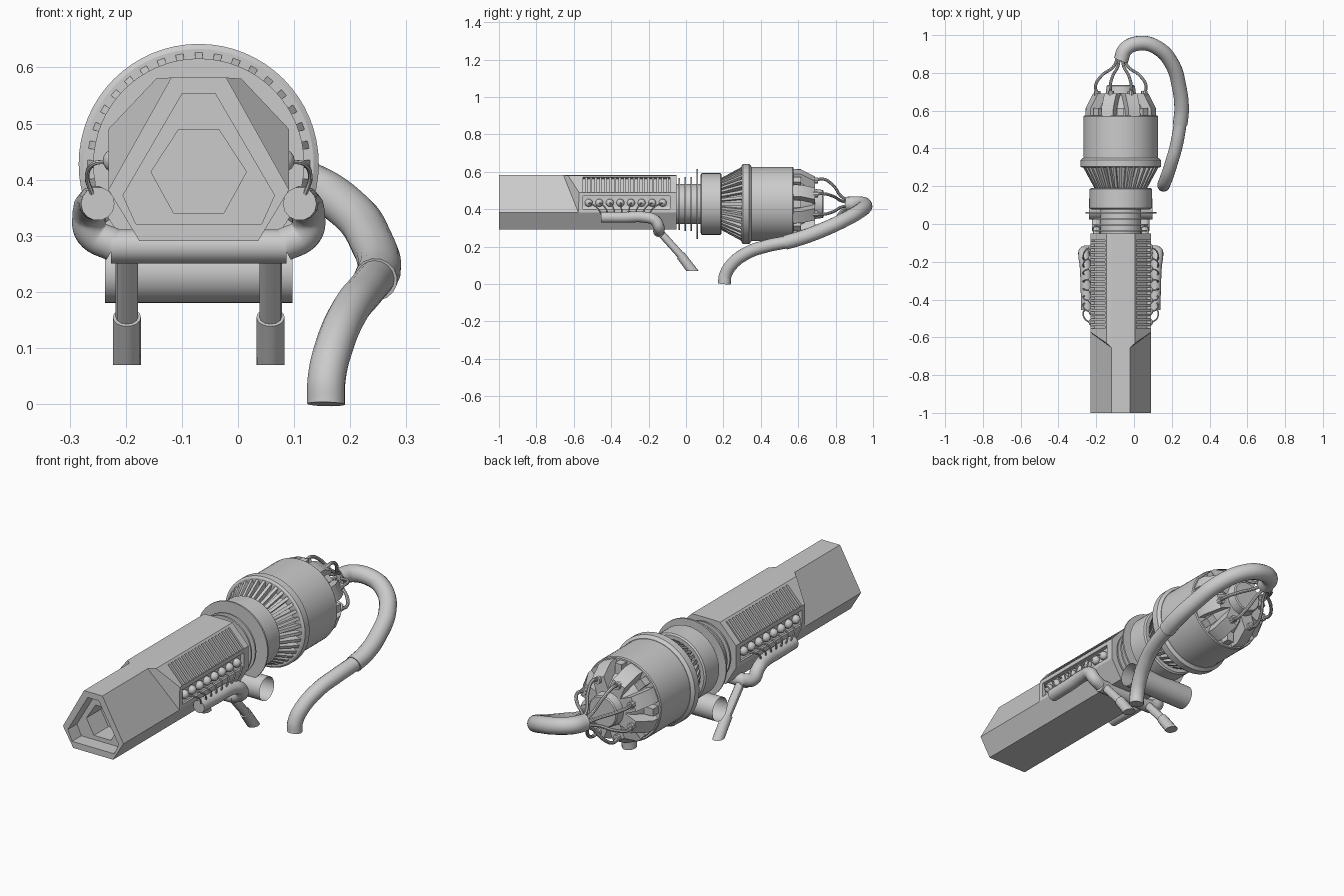
import bpy, bmesh, math
from mathutils import Vector

if "Cube" in bpy.data.objects:
    bpy.data.objects.remove(bpy.data.objects["Cube"])

CX, CZ = -0.07, 0.428          # long axis of the machine
grey = bpy.data.materials.new("plain grey")
grey.diffuse_color = (0.6, 0.6, 0.6, 1)
grey.use_nodes = True
grey.node_tree.nodes["Principled BSDF"].inputs["Base Color"].default_value = grey.diffuse_color


def finish(name, bm):
    bmesh.ops.recalc_face_normals(bm, faces=bm.faces)
    me = bpy.data.meshes.new(name)
    bm.to_mesh(me)
    bm.free()
    ob = bpy.data.objects.new(name, me)
    bpy.context.collection.objects.link(ob)
    me.materials.append(grey)
    return ob


def add_loft(bm, rings, caps=(True, True)):
    """Join closed rings of points with quads."""
    vs = [[bm.verts.new(p) for p in r] for r in rings]
    n = len(vs[0])
    for a, b in zip(vs, vs[1:]):
        for i in range(n):
            j = (i + 1) % n
            bm.faces.new((a[i], a[j], b[j], b[i]))
    if caps[0]:
        bm.faces.new(vs[0])
    if caps[1]:
        bm.faces.new(vs[-1])


def add_prism(bm, pts, y0, y1):
    add_loft(bm, [[(x, y, z) for x, z in pts] for y in (y0, y1)])


def lathe(name, prof, n=64):
    """Spin (y, radius) points around the long axis."""
    bm = bmesh.new()
    ang = [2 * math.pi * i / n for i in range(n)]
    add_loft(bm, [[(CX + r * math.cos(a), y, CZ + r * math.sin(a)) for a in ang] for y, r in prof])
    return finish(name, bm)


def tube(name, paths, r, res=4, steps=8, straight=False):
    """Round tubes along smooth or straight paths."""
    cu = bpy.data.curves.new(name, 'CURVE')
    cu.dimensions = '3D'
    cu.bevel_depth, cu.bevel_resolution = r, res
    cu.use_fill_caps = True
    cu.resolution_u = steps
    for pts in paths:
        sp = cu.splines.new('BEZIER')
        sp.bezier_points.add(len(pts) - 1)
        for bp, p in zip(sp.bezier_points, pts):
            bp.co = p
            bp.handle_left_type = bp.handle_right_type = 'VECTOR' if straight else 'AUTO'
    cu.materials.append(grey)
    ob = bpy.data.objects.new(name, cu)
    bpy.context.collection.objects.link(ob)
    bpy.ops.object.select_all(action='DESELECT')
    ob.select_set(True)
    bpy.context.view_layer.objects.active = ob
    bpy.ops.object.convert(target='MESH')
    return bpy.context.object


def mirror_pts(half):
    return [(CX + u, z) for u, z in half] + [(CX - u, z) for u, z in reversed(half)]


def at(pts, y):
    return [(x, y, z) for x, z in pts]


# Hexagonal barrel with a stepped muzzle recess
outer = mirror_pts([(0.049, 0.582), (0.161, 0.382), (0.106, 0.291)])
inset = mirror_pts([(0.029, 0.554), (0.135, 0.372), (0.112, 0.321)])
inner = mirror_pts([(0.036, 0.489), (0.085, 0.414), (0.045, 0.341)])
bm = bmesh.new()
add_loft(bm, [at(outer, -0.05), at(outer, -1), at(inset, -1), at(inset, -0.93),
              at(inner, -0.93), at(inner, -0.82)])
finish("barrel", bm)

# Side housings: wedge nose, recessed core, frame bars and cooling fins
full = [(0.049, 0.582), (0.076, 0.580), (0.161, 0.490), (0.161, 0.382)]
core = [(0.049, 0.578), (0.062, 0.565), (0.143, 0.478), (0.143, 0.386)]
fin = [(0.055, 0.570), (0.082, 0.572), (0.159, 0.490), (0.140, 0.478)]
bars = [[(0.14, 0.382), (0.161, 0.382), (0.161, 0.400), (0.14, 0.400)],
        [(0.14, 0.470), (0.161, 0.470), (0.161, 0.490), (0.14, 0.482)],
        [(0.049, 0.582), (0.076, 0.580), (0.084, 0.571), (0.06, 0.560)]]
bulb_y = [-0.52 + 0.0565 * i for i in range(8)]
for s, side in ((1, "right"), (-1, "left")):
    m = lambda pts: [(CX + s * u, z) for u, z in pts]
    bm = bmesh.new()
    nose_y = (-0.655, -0.63, -0.572, -0.575)
    add_loft(bm, [[(x, y, z) for (x, z), y in zip(m(full), nose_y)], at(m(full), -0.552)])
    add_prism(bm, m(full), -0.085, -0.05)
    add_prism(bm, m(core), -0.56, -0.06)
    for b in bars:
        add_prism(bm, m(b), -0.56, -0.06)
    finish(side + "_housing", bm)
    bm = bmesh.new()
    for i in range(18):
        y = -0.534 + 0.0255 * i
        add_prism(bm, m(fin), y - 0.005, y + 0.007)
    finish(side + "_cooling_fins", bm)

    # Round terminals with wires down to the grip
    bm = bmesh.new()
    for y in bulb_y:
        g = bmesh.ops.create_uvsphere(bm, u_segments=12, v_segments=8, radius=0.021)
        bmesh.ops.translate(bm, verts=g["verts"], vec=(CX + s * 0.15, y, 0.434))
    finish(side + "_terminals", bm)
    tube(side + "_terminal_wires",
         [[(CX + s * u, y + (k * (-0.33 - y)), z) for u, k, z in
           ((0.165, 0, 0.432), (0.188, 0.08, 0.428), (0.199, 0.25, 0.405), (0.19, 0.35, 0.375))]
          for y in bulb_y], 0.004, 1, 4)

    # Side grip that bends down and in to the cross bar
    tube(side + "_grip",
         [[(CX + s * u, y, z) for u, y, z in
           ((0.18, -0.455, 0.357), (0.183, -0.33, 0.357), (0.188, -0.22, 0.357),
            (0.195, -0.165, 0.340), (0.19, -0.145, 0.305), (0.15, -0.145, 0.283))]], 0.03, 5)

    # Stand leg with a thicker foot
    u = CX + s * 0.128
    tube(side + "_leg", [[(u, -0.15, 0.29), (u, -0.02, 0.145)]], 0.02, 4, 1, True)
    foot = bmesh.new()
    d = Vector((0, 0.065, -0.075)).normalized()
    up = Vector((1, 0, 0)).cross(d)
    rings = []
    for c, flat in ((Vector((u, -0.03, 0.155)), False), (Vector((u, 0.035, 0.07)), True)):
        ring = []
        for i in range(16):
            a = math.tau * i / 16
            p = c + Vector((0.025 * math.cos(a), 0, 0)) + up * 0.025 * math.sin(a)
            if flat:
                p += d * ((0.07 - p.z) / d.z)
            ring.append(p)
        rings.append(ring)
    add_loft(foot, rings)
    finish(side + "_foot", foot)

tube("stand_cross_bar", [[(CX - 0.156, -0.145, 0.281), (CX + 0.156, -0.145, 0.281)]],
     0.031, 5, 1, True)

# Open cross tube under the neck
bm = bmesh.new()
add_loft(bm, [[(x, 0.08 + 0.056 * math.cos(math.tau * i / 32), 0.236 + 0.056 * math.sin(math.tau * i / 32))
               for i in range(32)] for x in (CX - 0.167, CX + 0.167)], (False, False))
finish("open_cross_tube", bm)

# Neck with thin discs
lathe("neck", [(-0.06, 0.108), (0.1, 0.108)])
for i, (y, r) in enumerate(((-0.037, 0.14), (-0.004, 0.145), (0.028, 0.145), (0.06, 0.188))):
    lathe("neck_disc_%d" % (i + 1), [(y - 0.004, r), (y + 0.004, r)])
lathe("collar", [(0.078, 0.155), (0.084, 0.165), (0.184, 0.165), (0.19, 0.158)])

# Flared section with radial ribs
lathe("flare_core", [(0.185, 0.112), (0.305, 0.172)])
bm = bmesh.new()
for i in range(36):
    a = math.tau * i / 36
    e, t = Vector((math.cos(a), 0, math.sin(a))), Vector((-math.sin(a), 0, math.cos(a)))
    add_loft(bm, [[Vector((CX, y, CZ)) + e * r + t * w for r, w in
                   ((r0, -0.007), (r1, -0.007), (r1, 0.007), (r0, 0.007))]
                  for y, r0, r1 in ((0.185, 0.10, 0.137), (0.305, 0.16, 0.202))])
finish("flare_ribs", bm)

# Flange and main drum
lathe("flange", [(0.298, 0.205), (0.304, 0.214), (0.338, 0.214), (0.35, 0.200)])
lathe("drum", [(0.34, 0.198), (0.57, 0.198), (0.575, 0.194)])

# Rear hub with sloped blocks, sockets and gathered wires
lathe("rear_hub", [(0.57, 0.15), (0.60, 0.145), (0.675, 0.105), (0.69, 0.08), (0.73, 0.075), (0.735, 0.07)])
blocks, sockets, wires = bmesh.new(), [], []
for i in range(8):
    a = math.tau * (i + 0.5) / 8
    e, t = Vector((math.cos(a), 0, math.sin(a))), Vector((-math.sin(a), 0, math.cos(a)))
    P = lambda y, r, w=0: Vector((CX, y, CZ)) + e * r + t * w
    add_loft(blocks, [[P(y, r, w) for y, r in
                       ((0.57, 0.08), (0.57, 0.188), (0.615, 0.186), (0.69, 0.145), (0.69, 0.08))]
                      for w in (-0.034, 0.034)])
    sockets.append([P(0.63, 0.135), P(0.705, 0.135)])
    wires.append([P(0.69, 0.135), P(0.73, 0.145), P(0.785, 0.11), P(0.835, 0.04), P(0.885, 0.018)])
    # Small outer lugs between the blocks
    b = a + math.tau / 16
    e2, t2 = Vector((math.cos(b), 0, math.sin(b))), Vector((-math.sin(b), 0, math.cos(b)))
    add_loft(blocks, [[Vector((CX, y, CZ)) + e2 * r + t2 * w for r, w in
                       ((0.13, -0.018), (0.186, -0.018), (0.186, 0.018), (0.13, 0.018))]
                      for y in (0.57, 0.615)])
finish("rear_blocks", blocks)
tube("wire_sockets", sockets, 0.017, 3, 1, True)
tube("rear_wires", wires, 0.008, 2, 6)

# Hanging cable in two thicknesses
tube("upper_cable", [[(-0.07, 0.865, 0.428), (-0.045, 0.925, 0.43), (0.03, 0.957, 0.42), (0.12, 0.935, 0.395),
                      (0.20, 0.85, 0.345), (0.24, 0.72, 0.285), (0.252, 0.61, 0.245), (0.245, 0.53, 0.222)]],
     0.039, 6)
tube("lower_cable", [[(0.248, 0.55, 0.227), (0.225, 0.42, 0.200), (0.20, 0.33, 0.168),
                      (0.172, 0.245, 0.105), (0.158, 0.21, 0.045), (0.157, 0.205, 0.0)]], 0.034, 6)

# Smooth round parts while keeping hard edges
bpy.ops.object.select_all(action='SELECT')
bpy.context.view_layer.objects.active = bpy.data.objects["drum"]
bpy.ops.object.shade_smooth_by_angle(angle=math.radians(30))
